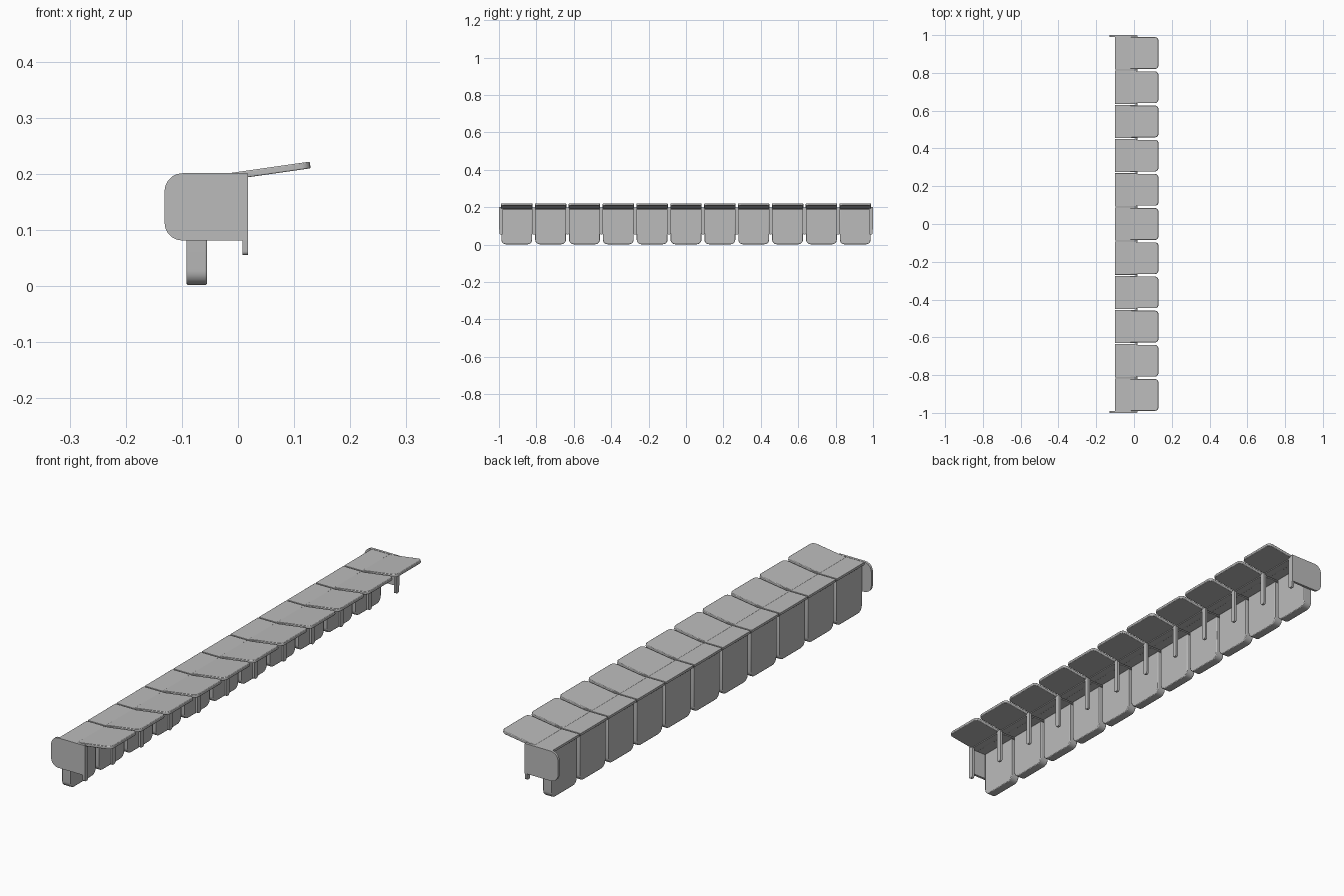
import bpy, math
from mathutils import Matrix, Vector

cube = bpy.data.objects.get("Cube")
if cube:
    bpy.data.objects.remove(cube, do_unlink=True)

grey = bpy.data.materials.new("plain grey")
grey.use_nodes = True
grey.diffuse_color = (0.5, 0.5, 0.5, 1)
grey.node_tree.nodes["Principled BSDF"].inputs["Base Color"].default_value = (0.5, 0.5, 0.5, 1)

COUNT = 11
PITCH = 0.181


def rounded_outline(width, height, radii, steps=5):
    """Rectangle from (0, 0), corner radii in order: low-left, low-right, up-right, up-left."""
    points = []
    corners = [(0, 0, 180), (width, 0, 270), (width, height, 0), (0, height, 90)]
    for (cx, cy, start), r in zip(corners, radii):
        if r == 0:
            points.append((cx, cy))
            continue
        ox = r if cx == 0 else cx - r
        oy = r if cy == 0 else cy - r
        for i in range(steps + 1):
            a = math.radians(start + 90 * i / steps)
            points.append((ox + r * math.cos(a), oy + r * math.sin(a)))
    return points


def plate(name, outline, depth, matrix, bevel=0.0):
    """Extrude an outline along local z, then place it with the matrix."""
    n = len(outline)
    verts = [(x, y, z) for z in (0, depth) for x, y in outline]
    faces = [tuple(reversed(range(n))), tuple(range(n, 2 * n))]
    faces += [(i, (i + 1) % n, n + (i + 1) % n, n + i) for i in range(n)]
    mesh = bpy.data.meshes.new(name)
    mesh.from_pydata(verts, [], faces)
    mesh.transform(matrix)
    mesh.materials.append(grey)
    obj = bpy.data.objects.new(name, mesh)
    bpy.context.collection.objects.link(obj)
    if bevel:
        mod = obj.modifiers.new("soft edges", "BEVEL")
        mod.width = bevel
        mod.segments = 2
        mod.angle_limit = math.radians(40)
    bpy.ops.object.select_all(action="DESELECT")
    obj.select_set(True)
    bpy.context.view_layer.objects.active = obj
    bpy.ops.object.shade_smooth_by_angle(angle=math.radians(35))
    return obj


def frame(origin, u, v):
    """Matrix whose local x and y run along u and v."""
    u, v = Vector(u).normalized(), Vector(v).normalized()
    m = Matrix((u, v, u.cross(v))).transposed().to_4x4()
    return Matrix.Translation(origin) @ m


X, Y, Z = (1, 0, 0), (0, 1, 0), (0, 0, 1)

for i in range(COUNT):
    y = (i - (COUNT - 1) / 2) * PITCH
    # hanging bin panel with rounded lower corners
    w = 0.165
    plate(f"hanging_panel_{i + 1}", rounded_outline(w, 0.188, (0.025, 0.025, 0, 0)),
          0.037, frame((-0.092, y - w / 2, 0.002), Y, Z), 0.003)
    # flat top plate
    w = 0.176
    plate(f"top_plate_{i + 1}", rounded_outline(0.115, w, (0, 0, 0, 0)),
          0.01, frame((-0.1, y - w / 2, 0.19), X, Y), 0.001)
    # tilted flap with rounded outer corners
    w = 0.168
    plate(f"tilted_flap_{i + 1}", rounded_outline(0.15, w, (0, 0.018, 0.018, 0)),
          0.012, frame((-0.019, y - w / 2, 0.1885), (1, 0, 0.143), Y), 0.002)

# slim posts at every joint, rounded at the foot
for i in range(COUNT + 1):
    y = max(-0.988, min(0.988, (i - COUNT / 2) * PITCH))
    plate(f"post_{i + 1}", rounded_outline(0.02, 0.143, (0.007, 0.007, 0, 0)),
          0.01, frame((0.008, y - 0.01, 0.055), Y, Z))

# end plates, rounded on the outer side
for name, y in (("front_end_plate", -0.99), ("back_end_plate", 1.0)):
    plate(name, rounded_outline(0.148, 0.12, (0.032, 0, 0, 0.032)),
          0.01, frame((-0.131, y, 0.081), X, Z))
